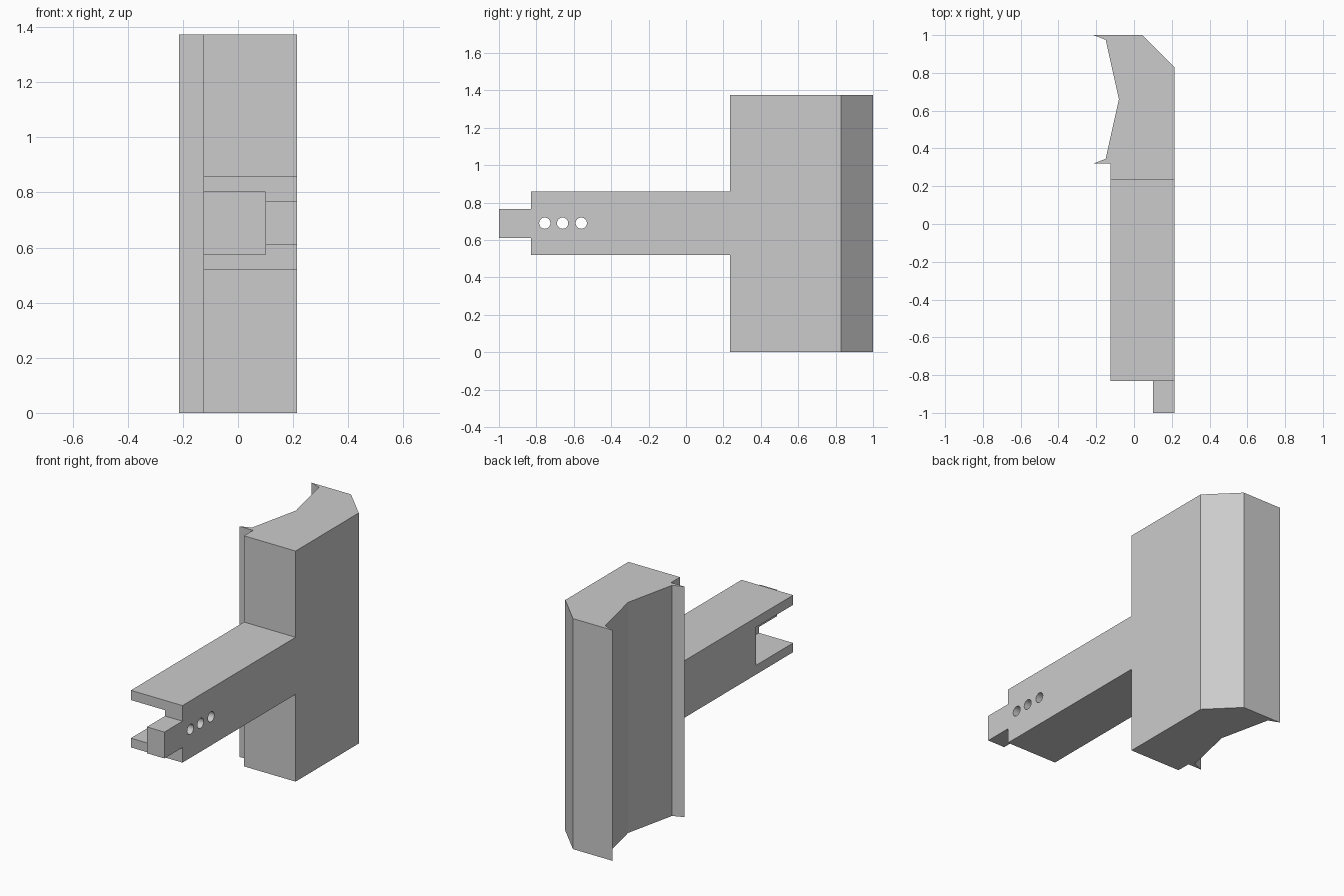
import bpy, bmesh, math
from mathutils import Matrix

cube = bpy.data.objects.get("Cube")
if cube:
    bpy.data.objects.remove(cube, do_unlink=True)

GREY = (0.6, 0.6, 0.6, 1.0)
grey = bpy.data.materials.new("plain grey")
grey.use_nodes = True
grey.diffuse_color = GREY
grey.node_tree.nodes["Principled BSDF"].inputs["Base Color"].default_value = GREY


def add_object(name, bm):
    bmesh.ops.recalc_face_normals(bm, faces=bm.faces)
    mesh = bpy.data.meshes.new(name)
    bm.to_mesh(mesh)
    bm.free()
    mesh.materials.append(grey)
    ob = bpy.data.objects.new(name, mesh)
    bpy.context.collection.objects.link(ob)
    return ob


def prism(name, outline, z0, z1):
    """Extrude a plan outline from z0 up to z1."""
    bm = bmesh.new()
    face = bm.faces.new([bm.verts.new((x, y, z0)) for x, y in outline])
    top = bmesh.ops.extrude_face_region(bm, geom=[face])["geom"]
    verts = [v for v in top if isinstance(v, bmesh.types.BMVert)]
    bmesh.ops.translate(bm, verts=verts, vec=(0, 0, z1 - z0))
    return add_object(name, bm)


def box(name, x0, x1, y0, y1, z0, z1):
    return prism(name, [(x0, y0), (x1, y0), (x1, y1), (x0, y1)], z0, z1)


def rod(name, y, z, radius):
    """Cylinder along x through the arm wall."""
    bm = bmesh.new()
    turn = Matrix.Translation((WALL, y, z)) @ Matrix.Rotation(math.pi / 2, 4, "Y")
    bmesh.ops.create_cone(bm, cap_ends=True, segments=32, radius1=radius,
                          radius2=radius, depth=0.5, matrix=turn)
    return add_object(name, bm)


def cut(target, cutters):
    """Subtract the cutters, bake the result and drop them."""
    for c in cutters:
        c.hide_render = True
        mod = target.modifiers.new(c.name, "BOOLEAN")
        mod.operation = "DIFFERENCE"
        mod.solver = "EXACT"
        mod.object = c
    bpy.context.view_layer.update()
    graph = bpy.context.evaluated_depsgraph_get()
    baked = bpy.data.meshes.new_from_object(target.evaluated_get(graph))
    target.modifiers.clear()
    target.data = baked
    for c in cutters:
        bpy.data.objects.remove(c, do_unlink=True)


LEFT, RIGHT, WALL = -0.125, 0.215, 0.10
FRONT, JOIN, MID = -0.83, 0.235, 0.69

# Tall head with a chamfered back corner and a hollowed, lipped side
prism("head_block", [
    (RIGHT, JOIN), (RIGHT, 0.83), (0.045, 1.0), (-0.215, 1.0), (-0.15, 0.975),
    (-0.08, 0.66), (-0.15, 0.345), (-0.215, 0.32), (LEFT, 0.32), (LEFT, JOIN),
], 0, 1.374)

# Square arm, with an open slot at its front end and three cross holes
arm = box("arm", LEFT, RIGHT, FRONT, JOIN, 0.52, 0.86)
cutters = [box("slot_cutter", LEFT - 0.1, WALL, FRONT - 0.1, -0.48, 0.575, 0.802)]
cutters += [rod("hole_cutter", y, MID, 0.03) for y in (-0.755, -0.66, -0.56)]
cut(arm, cutters)

# Short tongue at the end of the slot wall
box("tongue", WALL, RIGHT, -1.0, FRONT, 0.61, 0.767)

# Round holes shade smoothly, everything else stays flat
bpy.ops.object.select_all(action="DESELECT")
arm.select_set(True)
bpy.context.view_layer.objects.active = arm
bpy.ops.object.shade_smooth_by_angle(angle=math.radians(30))
